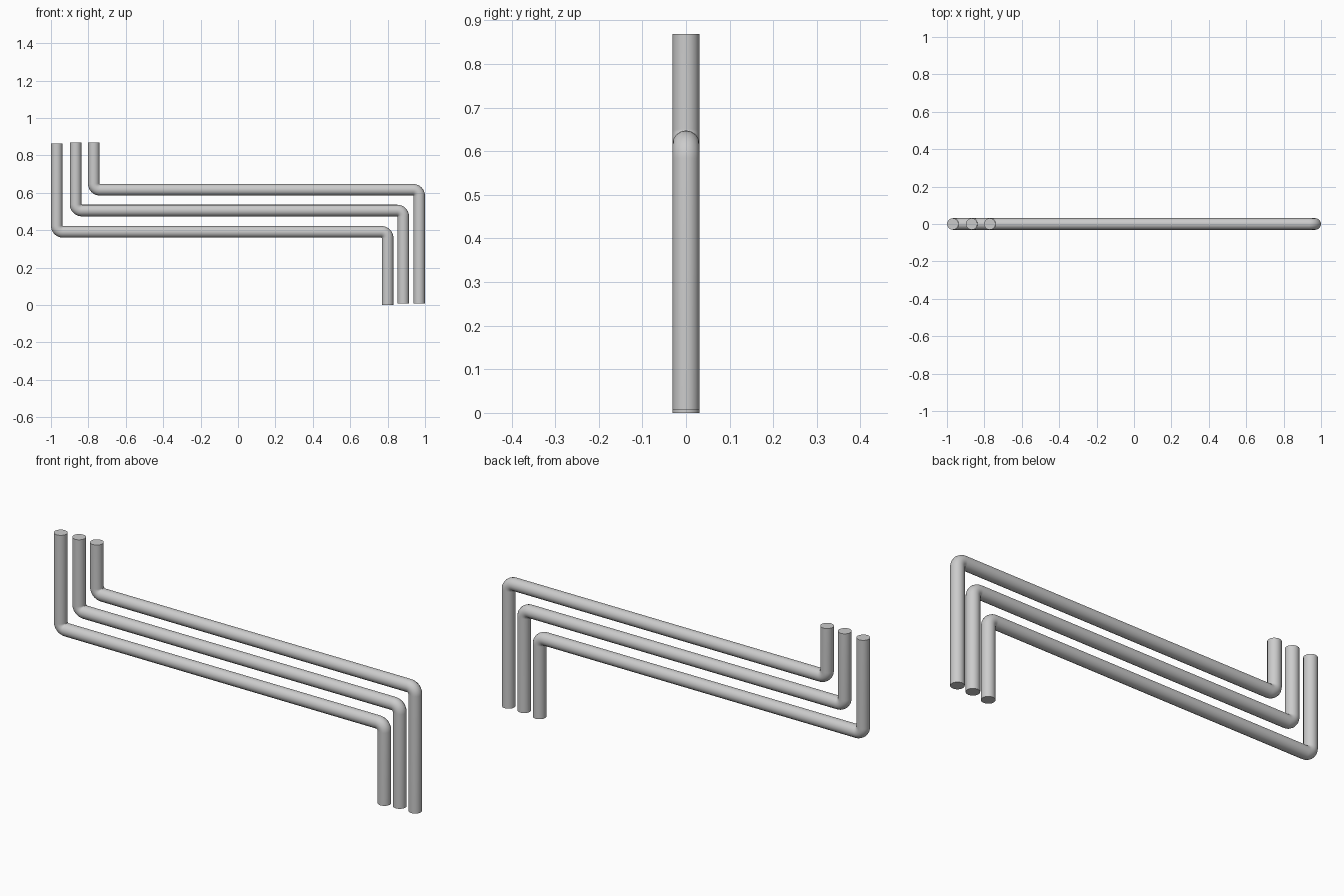
import bpy
from math import sin, cos, pi

if "Cube" in bpy.data.objects:
    bpy.data.objects.remove(bpy.data.objects["Cube"])

R = 0.031      # pipe radius
BEND = 0.033   # centreline bend radius
STEPS = 10     # segments per elbow


def elbow(cx, cz, start, end):
    """Centreline points of one elbow arc in the XZ plane."""
    return [(cx + BEND * cos(start + (end - start) * i / STEPS), 0,
             cz + BEND * sin(start + (end - start) * i / STEPS))
            for i in range(STEPS + 1)]


def pipe(name, x_left, x_right, z_top, z_mid, z_bottom):
    # Path: down the left leg, across, down the right leg
    pts = [(x_left, 0, z_top)]
    pts += elbow(x_left + BEND, z_mid + BEND, pi, 1.5 * pi)
    pts += elbow(x_right - BEND, z_mid - BEND, pi / 2, 0)
    pts += [(x_right, 0, z_bottom)]
    curve = bpy.data.curves.new(name, 'CURVE')
    curve.dimensions = '3D'
    curve.bevel_depth = R
    curve.bevel_resolution = 6
    curve.use_fill_caps = True
    spline = curve.splines.new('POLY')
    spline.points.add(len(pts) - 1)
    for p, co in zip(spline.points, pts):
        p.co = (*co, 1)
    ob = bpy.data.objects.new(name, curve)
    bpy.context.collection.objects.link(ob)
    bpy.ops.object.select_all(action='DESELECT')
    ob.select_set(True)
    bpy.context.view_layer.objects.active = ob
    bpy.ops.object.convert(target='MESH')
    # Weld the caps to the tube, then smooth all but the cap edges
    bpy.ops.object.mode_set(mode='EDIT')
    bpy.ops.mesh.select_all(action='SELECT')
    bpy.ops.mesh.remove_doubles(threshold=0.0001)
    bpy.ops.mesh.normals_make_consistent(inside=False)
    bpy.ops.object.mode_set(mode='OBJECT')
    bpy.ops.object.shade_smooth_by_angle()


# Three nested pipes
pipe("lower_pipe", -0.969, 0.80, 0.863, 0.391, 0.0)
pipe("middle_pipe", -0.868, 0.884, 0.868, 0.505, 0.008)
pipe("upper_pipe", -0.771, 0.969, 0.868, 0.616, 0.007)
